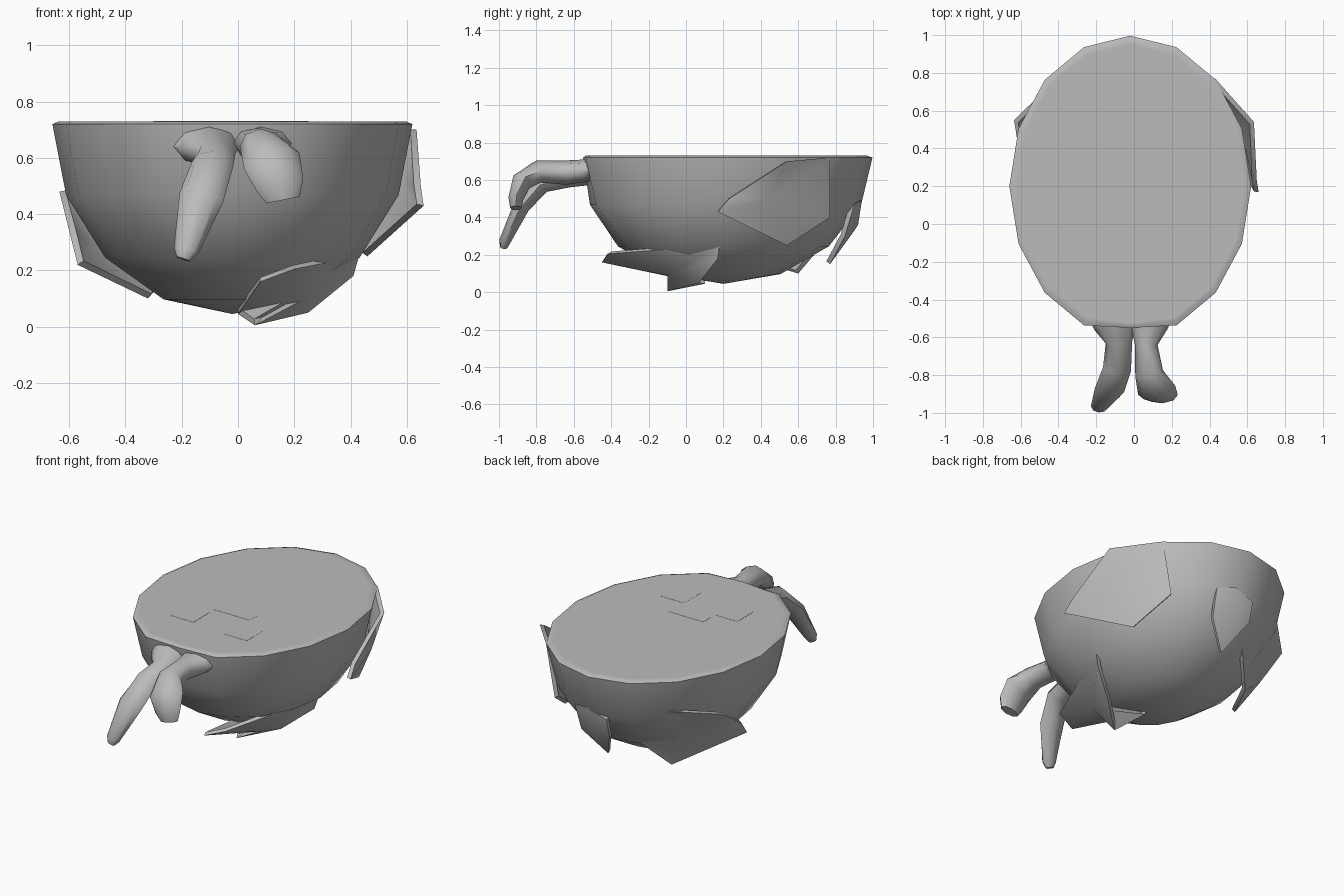
import bpy, bmesh, math
from mathutils import Vector

old = bpy.data.objects.get("Cube")
if old:
    bpy.data.objects.remove(old)

GREY = (0.5, 0.5, 0.5, 1)
grey = bpy.data.materials.new("plain_grey")
grey.use_nodes = True
grey.diffuse_color = GREY
grey.node_tree.nodes["Principled BSDF"].inputs["Base Color"].default_value = GREY


def finish(name, bm, angle=60):
    bmesh.ops.recalc_face_normals(bm, faces=bm.faces[:])
    mesh = bpy.data.meshes.new(name)
    bm.to_mesh(mesh)
    bm.free()
    obj = bpy.data.objects.new(name, mesh)
    mesh.materials.append(grey)
    bpy.context.collection.objects.link(obj)
    bpy.ops.object.select_all(action="DESELECT")
    obj.select_set(True)
    bpy.context.view_layer.objects.active = obj
    bpy.ops.object.shade_smooth_by_angle(angle=math.radians(angle))
    return obj


def bridge(bm, rings):
    for a, b in zip(rings, rings[1:]):
        n = len(a)
        for i in range(n):
            bm.faces.new((a[i], a[(i + 1) % n], b[(i + 1) % n], b[i]))


# Half-ellipsoid bowl with a softened rim and flat lid
SIDES = 16
bm = bmesh.new()
levels = [(0.945, 0.73), (0.965, 0.73), (1, 0.72)]
for step in (1, 2, 3):
    a = math.radians(22.5 * step)
    levels.append((math.cos(a), 0.73 - 0.685 * math.sin(a)))
rings = []
for scale, z in levels:
    ring = []
    for i in range(SIDES):
        a = math.tau * i / SIDES
        y = 0.2 + 0.797 * scale * math.sin(a)
        ring.append(bm.verts.new((-0.02 + 0.64 * scale * math.cos(a),
                                  max(y, -0.55 * min(1, scale + 0.01)), z)))
    rings.append(ring)
bridge(bm, rings)
bm.faces.new(rings[0])
bottom = bm.verts.new((-0.02, 0.2, 0.045))
for i in range(SIDES):
    bm.faces.new((rings[-1][i], rings[-1][(i + 1) % SIDES], bottom))
bowl = finish("bowl", bm)
for p in bowl.data.polygons:
    if len(p.vertices) == SIDES:
        p.use_smooth = False

# Faint square and bar plates on the lid
for name, x, y, w, d in (("lid_plate_right", -0.22, -0.16, 0.16, 0.16),
                         ("lid_plate_left", 0.17, -0.19, 0.16, 0.16),
                         ("lid_bar", -0.02, 0.0, 0.25, 0.07)):
    bm = bmesh.new()
    bmesh.ops.create_cube(bm, size=1)
    for v in bm.verts:
        v.co = (x + v.co.x * w, y + v.co.y * d, 0.73 + v.co.z * 0.002)
    finish(name, bm, 30)


# Thin flared scales: an outline fanned around a raised middle, then thickened
def scale_plate(name, middle, outline):
    bm = bmesh.new()
    core = Vector((-0.02, 0.2, 0.6))
    outer = [bm.verts.new(p) for p in outline]
    inner = [bm.verts.new(Vector(p) + (core - Vector(p)).normalized() * 0.025)
             for p in outline]
    tip = bm.verts.new(middle)
    back = bm.verts.new(Vector(middle) + (core - Vector(middle)).normalized() * 0.03)
    bridge(bm, [outer, inner])
    n = len(outer)
    for i in range(n):
        j = (i + 1) % n
        bm.faces.new((outer[i], outer[j], tip))
        bm.faces.new((inner[j], inner[i], back))
    finish(name, bm, 50)


scale_plate("left_scale", (0.61, 0.45, 0.5),
            [(0.66, 0.17, 0.43), (0.65, 0.23, 0.5), (0.635, 0.54, 0.7),
             (0.43, 0.77, 0.72), (0.37, 0.77, 0.4), (0.46, 0.54, 0.25)])
scale_plate("right_scale", (-0.53, 0.48, 0.28),
            [(-0.57, 0.21, 0.22), (-0.595, 0.3, 0.32), (-0.635, 0.55, 0.48),
             (-0.42, 0.76, 0.52), (-0.15, 0.77, 0.3), (-0.32, 0.6, 0.1)])
scale_plate("back_scale", (0.01, 0.92, 0.36),
            [(0.14, 0.9, 0.47), (0.03, 0.94, 0.49), (-0.1, 0.93, 0.45),
             (-0.1, 0.9, 0.33), (0.0, 0.77, 0.15), (0.13, 0.85, 0.3)])
scale_plate("bottom_scale", (0.22, -0.1, 0.09),
            [(0.08, -0.45, 0.16), (0.2, -0.42, 0.205), (0.43, 0.18, 0.25),
             (0.41, 0.17, 0.18), (0.25, 0.07, 0.05), (0.06, -0.1, 0.005),
             (0.0, 0.1, 0.045)])


# Front limbs lofted along a bent path: x, y, z, half width, half thickness
def limb(name, stations):
    bm = bmesh.new()
    points = [Vector(s[:3]) for s in stations]
    rings = []
    for k, (x, y, z, w, t) in enumerate(stations):
        along = (points[min(k + 1, len(points) - 1)] - points[max(k - 1, 0)]).normalized()
        side = Vector((1, 0, 0))
        side = (side - along * side.dot(along)).normalized()
        up = side.cross(along)
        rings.append([bm.verts.new(points[k] + side * w * math.cos(a) + up * t * math.sin(a))
                      for a in (math.tau * i / 8 for i in range(8))])
    bridge(bm, rings)
    bm.faces.new(rings[0])
    bm.faces.new(rings[-1])
    finish(name, bm)


limb("right_limb", [(-0.12, -0.46, 0.65, 0.13, 0.07), (-0.1, -0.54, 0.64, 0.11, 0.07),
                    (-0.08, -0.63, 0.61, 0.07, 0.05), (-0.09, -0.77, 0.58, 0.075, 0.05),
                    (-0.13, -0.88, 0.46, 0.08, 0.045), (-0.185, -0.97, 0.27, 0.045, 0.03),
                    (-0.195, -0.975, 0.24, 0.025, 0.02)])
limb("left_limb", [(0.09, -0.46, 0.66, 0.12, 0.06), (0.08, -0.54, 0.65, 0.1, 0.06),
                   (0.065, -0.64, 0.64, 0.06, 0.065), (0.08, -0.79, 0.645, 0.075, 0.06),
                   (0.12, -0.88, 0.59, 0.105, 0.055), (0.15, -0.91, 0.5, 0.085, 0.04),
                   (0.16, -0.91, 0.45, 0.06, 0.03)])
